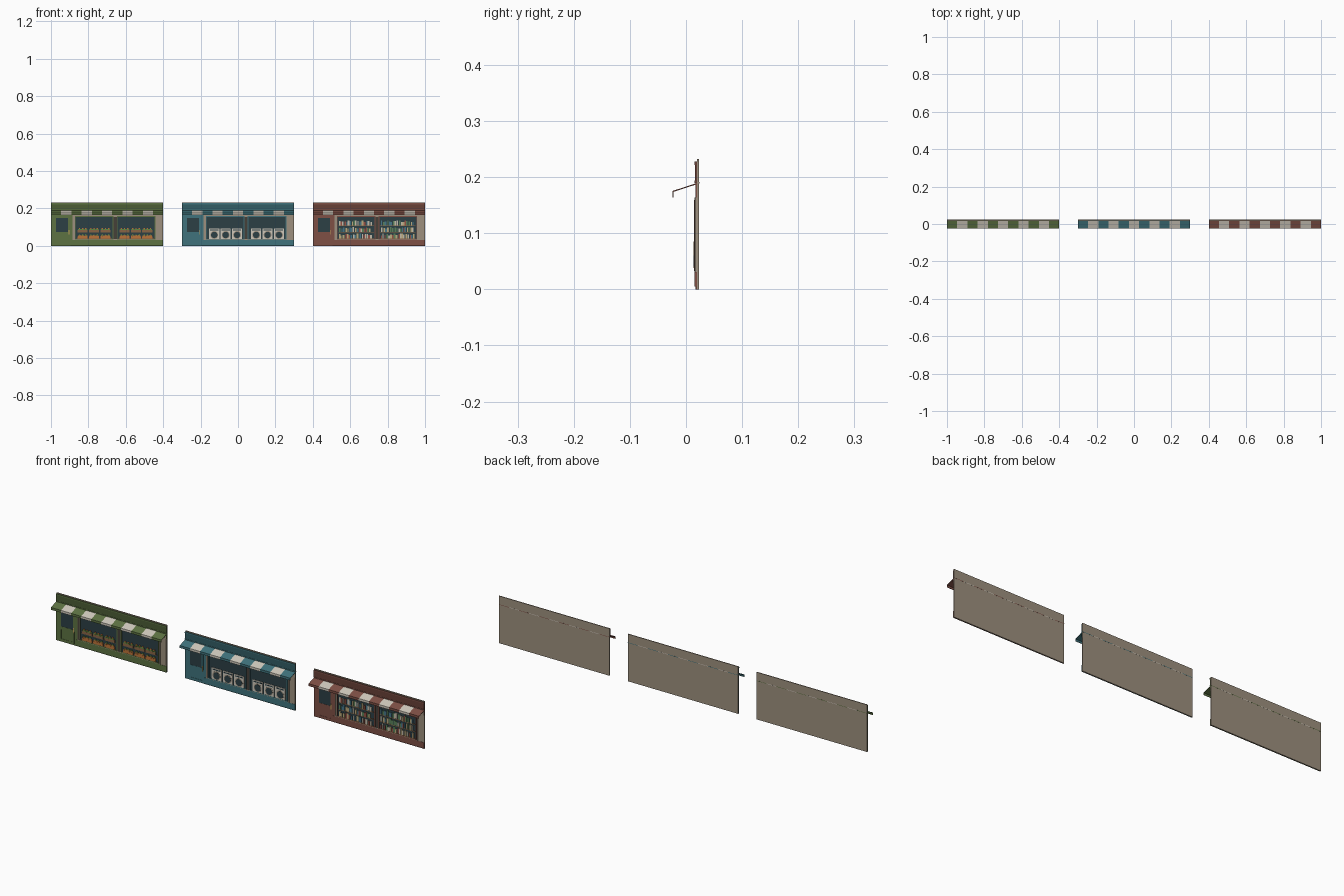
import bpy, bmesh, random
from math import pi
from mathutils import Matrix

if "Cube" in bpy.data.objects:
    bpy.data.objects.remove(bpy.data.objects["Cube"])

random.seed(4)


def material(name, rgb):
    m = bpy.data.materials.new(name)
    m.diffuse_color = (*rgb, 1)
    m.use_nodes = True
    m.node_tree.nodes["Principled BSDF"].inputs["Base Color"].default_value = m.diffuse_color
    return m


BEIGE = material("plaster", (0.34, 0.28, 0.21))
GLASS = material("dark_glass", (0.025, 0.05, 0.06))
TRIM = material("dark_trim", (0.06, 0.05, 0.04))
WHITE = material("off_white", (0.62, 0.58, 0.5))
ORANGE = material("orange_goods", (0.5, 0.17, 0.04))
LEAF = material("leaf_goods", (0.12, 0.25, 0.05))
WOOD = material("crate_wood", (0.25, 0.13, 0.06))
BRASS = material("brass", (0.5, 0.33, 0.1))
BOOKS = [material("book_%d" % i, c) for i, c in enumerate(
    [(0.5, 0.4, 0.2), (0.3, 0.08, 0.06), (0.06, 0.18, 0.25), (0.55, 0.5, 0.4), (0.1, 0.22, 0.1)])]


class Part:
    """Collects boxes, cylinders and prisms into one named object."""

    def __init__(self, name, mat, cx):
        self.name, self.mat, self.cx, self.bm = name, mat, cx, bmesh.new()

    def box(self, x0, x1, y0, y1, z0, z1):
        mat = Matrix.Translation((self.cx + (x0 + x1) / 2, (y0 + y1) / 2, (z0 + z1) / 2))
        bmesh.ops.create_cube(self.bm, size=1, matrix=mat @ Matrix.Diagonal((x1 - x0, y1 - y0, z1 - z0, 1)))

    def disc(self, x, z, r, y0, y1, sides=16):
        mat = Matrix.Translation((self.cx + x, (y0 + y1) / 2, z)) @ Matrix.Rotation(pi / 2, 4, 'X')
        bmesh.ops.create_cone(self.bm, cap_ends=True, segments=sides, radius1=r, radius2=r,
                              depth=y1 - y0, matrix=mat)

    def prism(self, x0, x1, profile):
        vs = [self.bm.verts.new((self.cx + x0, y, z)) for y, z in profile]
        f = self.bm.faces.new(vs)
        geo = bmesh.ops.extrude_face_region(self.bm, geom=[f])["geom"]
        bmesh.ops.translate(self.bm, vec=(x1 - x0, 0, 0),
                            verts=[g for g in geo if isinstance(g, bmesh.types.BMVert)])

    def done(self):
        bmesh.ops.recalc_face_normals(self.bm, faces=self.bm.faces)
        me = bpy.data.meshes.new(self.name)
        self.bm.to_mesh(me)
        self.bm.free()
        me.materials.append(self.mat)
        bpy.context.collection.objects.link(bpy.data.objects.new(self.name, me))


def border(p, x0, x1, y0, y1, z0, z1, w):
    p.box(x0 - w, x0, y0, y1, z0 - w, z1 + w)
    p.box(x1, x1 + w, y0, y1, z0 - w, z1 + w)
    p.box(x0, x1, y0, y1, z0 - w, z0)
    p.box(x0, x1, y0, y1, z1, z1 + w)


PANES = [(-0.168, 0.03), (0.056, 0.254)]
Z0, Z1 = 0.035, 0.155


def produce(cx):
    crate, fruit, leaf = (Part(n, m, cx) for n, m in
                          [("produce_crates", WOOD), ("orange_produce", ORANGE), ("green_produce", LEAF)])
    for a, b in PANES:
        for z, goods in ((0.038, fruit), (0.072, leaf)):
            crate.box(a + 0.004, b - 0.004, 0.0145, 0.0178, z - 0.002, z)
            for i in range(3):
                x = a + 0.01 + i * 0.061
                (fruit if goods is fruit else crate).box(x, x + 0.054, 0.0138, 0.0178, z, z + 0.012)
                for k in range(6):
                    goods.disc(x + 0.006 + k * 0.0085, z + 0.014, 0.0045, 0.0142, 0.0178, 8)
                    if k % 2:
                        (leaf if goods is fruit else fruit).disc(
                            x + 0.002 + k * 0.0085, z + 0.02, 0.004, 0.0145, 0.0178, 8)
    for p in (crate, fruit, leaf):
        p.done()


def washers(cx):
    body = Part("washer_bodies", WHITE, cx)
    ring = Part("washer_door_rings", BEIGE, cx)
    door = Part("washer_doors", GLASS, cx)
    for a, b in PANES:
        for i in range(3):
            x = a + 0.041 + i * 0.061
            body.box(x - 0.027, x + 0.027, 0.0145, 0.0178, 0.034, 0.093)
            ring.disc(x, 0.058, 0.021, 0.0140, 0.0146, 20)
            door.disc(x, 0.058, 0.017, 0.0134, 0.0142, 20)
            door.box(x - 0.022, x + 0.022, 0.0140, 0.0147, 0.083, 0.088)
    for p in (body, ring, door):
        p.done()


def books(cx):
    shelf = Part("book_shelves", WOOD, cx)
    sets = [Part("books_%d" % i, m, cx) for i, m in enumerate(BOOKS)]
    for a, b in PANES:
        for z in (0.038, 0.073, 0.108):
            shelf.box(a + 0.004, b - 0.004, 0.014, 0.0178, z - 0.003, z)
            x = a + 0.008
            while x < b - 0.018:
                w = random.uniform(0.006, 0.01)
                random.choice(sets).box(x, x + w, 0.0145, 0.0178, z, z + random.uniform(0.018, 0.028))
                x += w + random.choice([0.001, 0.001, 0.005])
    for p in [shelf] + sets:
        p.done()


def storefront(cx, label, rgb, fill):
    main = material(label + "_paint", rgb)
    dark = material(label + "_dark_paint", tuple(c * 0.65 for c in rgb))

    # Back wall, also seen as the pilaster on the right
    wall = Part(label + "_wall", BEIGE, cx)
    wall.box(-0.3, 0.3, 0.0195, 0.0235, 0, 0.232)
    wall.box(0.268, 0.298, 0.0165, 0.0195, 0.03, 0.19)
    border(wall, -0.18, 0.262, 0.0155, 0.0195, 0.035, 0.16, 0.004)
    wall.done()

    # Painted base, door surround and sign board
    front = Part(label + "_facade", main, cx)
    front.box(-0.195, 0.3, 0.0155, 0.0195, 0.005, 0.031)
    front.box(-0.3, -0.184, 0.0170, 0.0195, 0, 0.19)
    front.box(-0.3, 0.3, 0.0170, 0.0195, 0.164, 0.19)
    for a, b in PANES:
        border(front, a, b, 0.0142, 0.0195, Z0 + 0.002, Z1, 0.004)
    front.done()
    sign = Part(label + "_sign_board", dark, cx)
    sign.box(-0.3, 0.3, 0.0160, 0.0195, 0.19, 0.228)
    sign.box(-0.196, 0.3, 0.0165, 0.0195, 0, 0.005)
    sign.done()
    cornice = Part(label + "_cornice", main, cx)
    cornice.box(-0.3, 0.3, 0.0150, 0.0195, 0.222, 0.228)
    cornice.box(-0.3, 0.3, 0.0150, 0.0195, 0.190, 0.194)
    cornice.done()

    # Door leaf with glazed upper part
    door = Part(label + "_door", main, cx)
    border(door, -0.272, -0.208, 0.0155, 0.0172, 0.075, 0.148, 0.008)
    border(door, -0.272, -0.208, 0.0158, 0.0172, 0.014, 0.06, 0.007)
    door.done()
    handle = Part(label + "_door_handle", BRASS, cx)
    handle.box(-0.206, -0.202, 0.0138, 0.0156, 0.06, 0.085)
    handle.done()

    # Window and door glass
    glass = Part(label + "_glass", GLASS, cx)
    glass.box(-0.272, -0.208, 0.0162, 0.0172, 0.075, 0.148)
    for a, b in PANES:
        glass.box(a, b, 0.0175, 0.0196, Z0, Z1)
    glass.done()
    gap = Part(label + "_mullion", TRIM, cx)
    gap.box(0.034, 0.052, 0.0172, 0.0196, Z0, Z1)
    gap.done()

    # Striped awning with hanging valance
    profile = [(0.0237, 0.191), (-0.0237, 0.1755), (-0.0237, 0.164),
               (-0.0219, 0.164), (-0.0219, 0.1738), (0.0237, 0.1888)]
    w = 0.6 / 11
    for name, mat, start in (("dark", main, 0), ("light", WHITE, 1)):
        p = Part("%s_awning_%s_stripes" % (label, name), mat, cx)
        for i in range(start, 11, 2):
            p.prism(-0.3 + i * w, -0.3 + (i + 1) * w, profile)
        p.done()

    fill(cx)


storefront(-0.7, "grocery", (0.11, 0.17, 0.055), produce)
storefront(0.0, "laundry", (0.05, 0.17, 0.20), washers)
storefront(0.7, "bookshop", (0.21, 0.08, 0.06), books)
